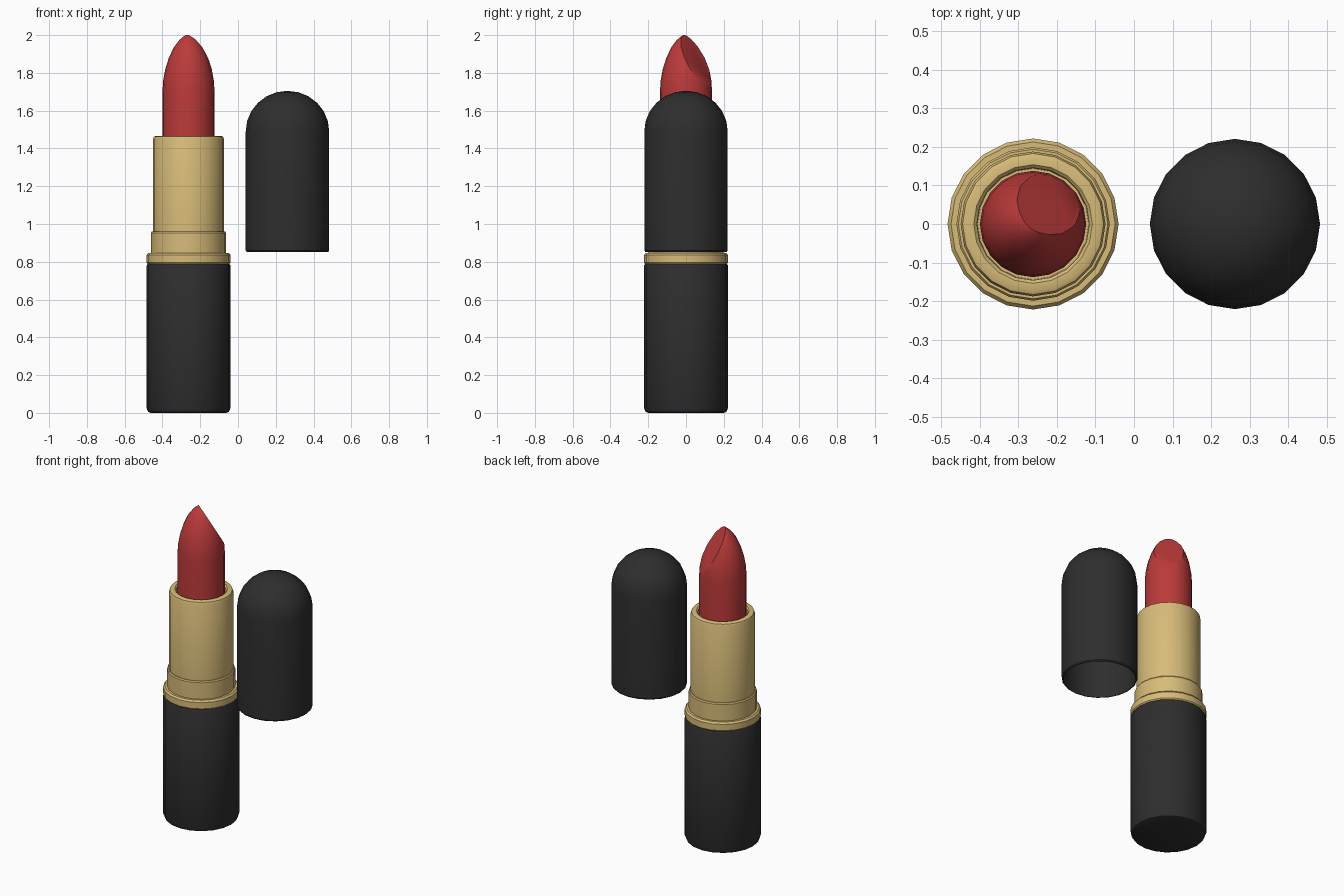
import bpy, bmesh, math
from mathutils import Vector

if "Cube" in bpy.data.objects:
    bpy.data.objects.remove(bpy.data.objects["Cube"])

SIDES = 20
BODY_X, CAP_X = -0.262, 0.262


def material(name, rgb):
    m = bpy.data.materials.new(name)
    m.diffuse_color = (*rgb, 1.0)
    m.use_nodes = True
    m.node_tree.nodes["Principled BSDF"].inputs["Base Color"].default_value = m.diffuse_color
    return m


black = material("matte black", (0.027, 0.027, 0.027))
gold = material("warm gold", (0.68, 0.50, 0.19))
red = material("lipstick red", (0.50, 0.042, 0.042))


def lathe(name, profile, x, mat, angle=35, cut=None):
    """Revolve (radius, z) points; radius 0 makes a pole. Optional plane cut."""
    bm = bmesh.new()
    rings = []
    for r, z in profile:
        n = SIDES if r > 0 else 1
        rings.append([bm.verts.new((r * math.cos(2 * math.pi * i / SIDES),
                                    r * math.sin(2 * math.pi * i / SIDES), z))
                      for i in range(n)])
    for a, b in zip(rings, rings[1:]):
        for i in range(SIDES):
            quad = [a[i % len(a)], a[(i + 1) % SIDES % len(a)],
                    b[(i + 1) % SIDES % len(b)], b[i % len(b)]]
            bm.faces.new(list(dict.fromkeys(quad)))
    if cut:
        co, no = cut
        res = bmesh.ops.bisect_plane(bm, geom=bm.verts[:] + bm.edges[:] + bm.faces[:],
                                     plane_co=co, plane_no=no, clear_outer=True)
        edges = [e for e in res["geom_cut"] if isinstance(e, bmesh.types.BMEdge)]
        bmesh.ops.contextual_create(bm, geom=edges)
    bmesh.ops.recalc_face_normals(bm, faces=bm.faces[:])
    me = bpy.data.meshes.new(name)
    bm.to_mesh(me)
    bm.free()
    me.materials.append(mat)
    ob = bpy.data.objects.new(name, me)
    ob.location.x = x
    bpy.context.collection.objects.link(ob)
    bpy.ops.object.select_all(action='DESELECT')
    ob.select_set(True)
    bpy.context.view_layer.objects.active = ob
    bpy.ops.object.shade_smooth_by_angle(angle=math.radians(angle))
    return ob


# Black handle with a rounded foot
lathe("handle", [(0, 0), (0.200, 0), (0.214, 0.006), (0.222, 0.025),
                 (0.222, 0.780), (0.216, 0.790), (0, 0.790)], BODY_X, black)

# Gold collar ring above the handle
lathe("collar", [(0, 0.788), (0.216, 0.788), (0.222, 0.796), (0.222, 0.836),
                 (0.213, 0.847), (0, 0.847)], BODY_X, gold)

# Gold stepped tube with an open mouth
lathe("tube", [(0, 0.845), (0.199, 0.845), (0.199, 0.953), (0.194, 0.960),
               (0.188, 0.960), (0.188, 1.450), (0.183, 1.462), (0.174, 1.466),
               (0.154, 1.466), (0.146, 1.458), (0.144, 1.380), (0, 1.380)],
      BODY_X, gold)

# Red bullet: pointed arch sliced by a slanted plane facing back right
turn = math.radians(52)
radial = Vector((math.cos(turn), math.sin(turn), 0))
start = radial * -0.012 + Vector((0, 0, 2.0))
end = radial * 0.138 + Vector((0, 0, 1.74))
side = Vector((-radial.y, radial.x, 0))
normal = side.cross(start - end).normalized()
if normal.z < 0:
    normal.negate()
lathe("bullet", [(0, 1.381), (0.138, 1.381), (0.138, 1.700), (0.134, 1.760),
                 (0.123, 1.820), (0.104, 1.880), (0.078, 1.935),
                 (0.048, 1.975), (0.020, 1.998), (0, 2.006)],
      BODY_X, red, cut=(start, normal))

# Hollow domed cap
dome = [(0.2, 0.221), (0.35, 0.221)]


def cap_line(r, base, h):
    steps = 6
    arc = [(r * math.cos(math.pi / 2 * i / steps), base + h * math.sin(math.pi / 2 * i / steps))
           for i in range(steps)]
    return arc + [(0, base + h)]


outer = [(0.216, 0.853), (0.221, 0.860)] + cap_line(0.221, 1.490, 0.215)
inner = [(0.212, 0.853)] + cap_line(0.212, 1.490, 0.206)
lathe("cap", inner[::-1] + outer, CAP_X, black)
